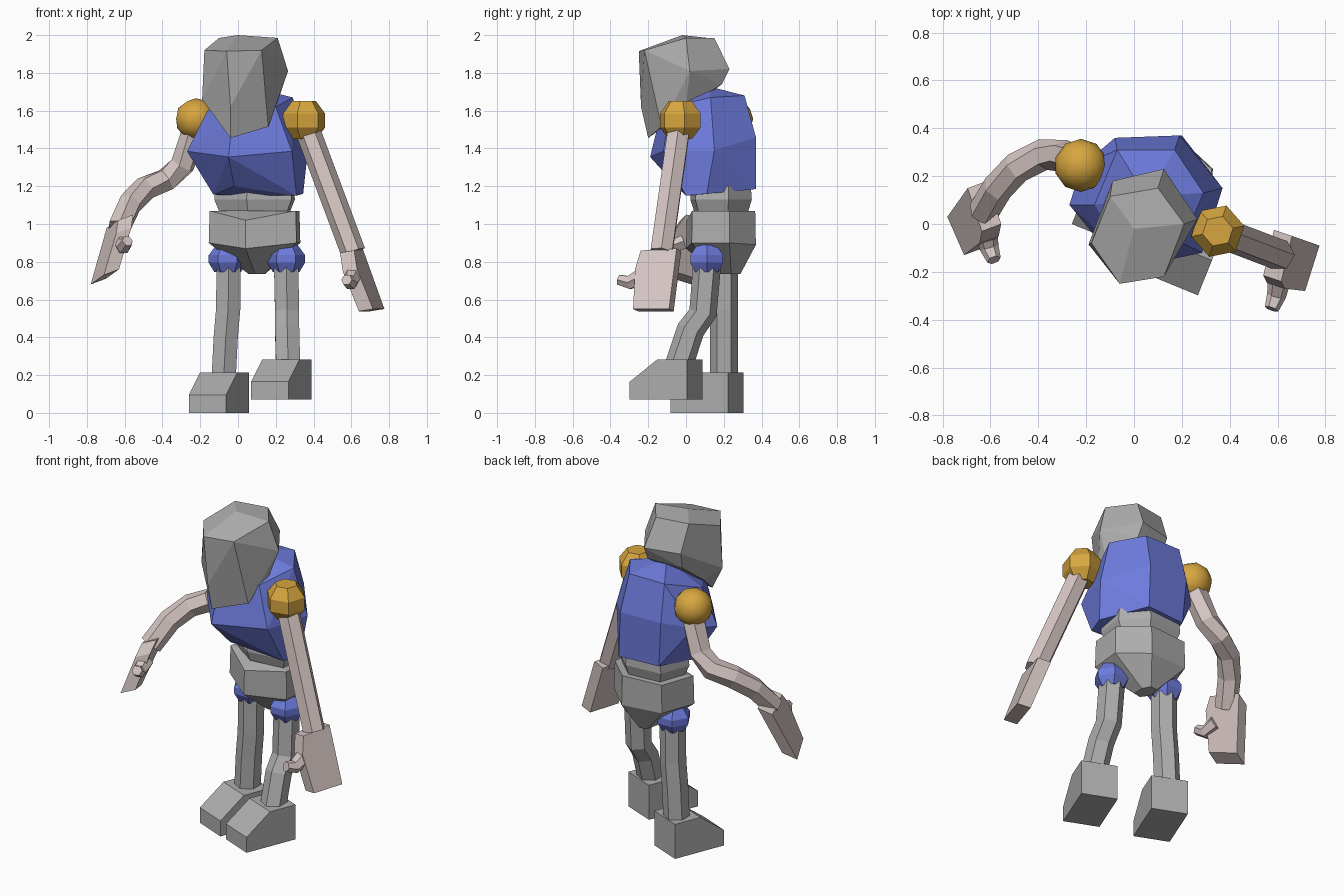
import bpy, bmesh, math
from mathutils import Vector

if "Cube" in bpy.data.objects:
    bpy.data.objects.remove(bpy.data.objects["Cube"])


def colour(name, rgb):
    m = bpy.data.materials.new(name)
    m.diffuse_color = (*rgb, 1)
    m.use_nodes = True
    m.node_tree.nodes["Principled BSDF"].inputs["Base Color"].default_value = m.diffuse_color
    return m


GREY = colour("stone_grey", (0.42, 0.42, 0.42))
BLUE = colour("cloth_blue", (0.155, 0.2, 0.72))
GOLD = colour("shoulder_gold", (0.68, 0.38, 0.05))
SKIN = colour("pale_skin", (0.66, 0.56, 0.54))


def finish(bm, name, mat, smooth=False):
    bmesh.ops.recalc_face_normals(bm, faces=bm.faces)
    for f in bm.faces:
        f.smooth = smooth
    me = bpy.data.meshes.new(name)
    bm.to_mesh(me)
    bm.free()
    me.materials.append(mat)
    ob = bpy.data.objects.new(name, me)
    bpy.context.collection.objects.link(ob)
    return ob


def hull(name, pts, mat):
    """Faceted solid wrapped around a few corner points."""
    bm = bmesh.new()
    for p in pts:
        bm.verts.new(p)
    res = bmesh.ops.convex_hull(bm, input=bm.verts)
    loose = [v for v in bm.verts if not v.link_faces]
    bmesh.ops.delete(bm, geom=loose, context='VERTS')
    bmesh.ops.dissolve_limit(bm, angle_limit=math.radians(6), verts=bm.verts, edges=bm.edges)
    return finish(bm, name, mat)


def loft(name, rings, mat):
    """Skin between rings with equal point counts, closed at both ends."""
    bm = bmesh.new()
    vr = [[bm.verts.new(p) for p in r] for r in rings]
    n = len(vr[0])
    for a, b in zip(vr, vr[1:]):
        for i in range(n):
            bm.faces.new((a[i], a[(i + 1) % n], b[(i + 1) % n], b[i]))
    bm.faces.new(vr[0])
    bm.faces.new(vr[-1])
    return finish(bm, name, mat)


def limb(name, path, r0, r1, mat, side=(1, 0, 0)):
    """Six-sided tube along a path."""
    path = [Vector(p) for p in path]
    rings = []
    for i, p in enumerate(path):
        d = (path[min(i + 1, len(path) - 1)] - path[max(i - 1, 0)]).normalized()
        u = (Vector(side) - d * d.dot(Vector(side))).normalized()
        v = d.cross(u)
        r = r0 + (r1 - r0) * i / (len(path) - 1)
        rings.append([p + r * (math.cos(a) * u + math.sin(a) * v)
                      for a in (math.tau * (k + 0.5) / 6 for k in range(6))])
    return loft(name, rings, mat)


def gem(name, c, radii, zs, mat, turn=0):
    """Six-sided faceted joint from stacked hexagons."""
    rings = [[(c[0] + r * math.cos(math.tau * k / 6 + turn),
               c[1] + r * math.sin(math.tau * k / 6 + turn), c[2] + z)
              for k in range(6)] for r, z in zip(radii, zs)]
    return loft(name, rings, mat)


# Head: turned helmet-like block tapering to the chin
hull("head", [
    (0, -0.02, 2.0), (0.21, 0.0, 1.985), (0.1, 0.15, 1.985), (-0.1, 0.115, 1.985),
    (-0.06, -0.25, 1.915), (0.125, -0.22, 1.92), (-0.178, -0.08, 1.92),
    (0.265, 0.02, 1.81), (0.125, 0.23, 1.82), (-0.09, 0.18, 1.82),
    (-0.19, -0.085, 1.66), (-0.04, -0.238, 1.62), (-0.04, -0.2, 1.455),
    (0.16, -0.13, 1.515), (0.2, 0.0, 1.62), (0.13, 0.19, 1.74),
    (-0.08, 0.15, 1.72), (-0.12, 0.0, 1.6)], GREY)

# Torso
hull("torso", [
    (0.05, 0.115, 1.73), (0.17, 0.31, 1.68), (-0.07, 0.31, 1.68),
    (0.29, 0.13, 1.67), (0.2, -0.08, 1.62), (-0.03, -0.14, 1.56), (-0.165, 0.08, 1.595),
    (-0.27, 0.08, 1.385), (-0.05, -0.19, 1.355), (0.285, -0.12, 1.385),
    (0.37, 0.15, 1.39), (0.19, 0.37, 1.46), (-0.08, 0.36, 1.46), (-0.22, 0.24, 1.42),
    (-0.13, 0.11, 1.155), (-0.02, -0.05, 1.2), (0.31, 0.0, 1.15),
    (0.345, 0.11, 1.16), (0.2, 0.37, 1.185), (-0.06, 0.35, 1.185)], BLUE)

# Waist and pelvis share one turned hexagonal outline
HEX = [Vector(p) for p in ((-0.245, -0.05), (-0.05, -0.19), (0.22, -0.16),
                           (0.24, 0.04), (0.09, 0.18), (-0.17, 0.16))]


def hex_ring(s, z, dz=(0,) * 6):
    return [(0.09 + s * p.x, 0.19 + s * p.y, z + d) for p, d in zip(HEX, dz)]


loft("waist", [hex_ring(0.85, 1.2), hex_ring(0.88, 1.13), hex_ring(0.78, 1.07)], GREY)
loft("pelvis", [hex_ring(0.6, 1.07), hex_ring(0.98, 1.07, (0, -0.05, 0, 0, 0, 0)),
                hex_ring(1.0, 0.9, (0, -0.03, 0, 0, -0.01, 0)),
                [(0.1 + 0.18 * p.x, 0.225 + 0.35 * p.y, 0.735) for p in HEX]], GREY)

# Legs: hip joint, shin and wedge foot, feet turned about 21 degrees
LEGS = {
    "right": [(-0.055, 0.2, 0.815),
              [(-0.05, 0.2, 0.77), (-0.052, 0.2, 0.55), (-0.065, 0.2, 0.4), (-0.075, 0.2, 0.2)],
              (-0.26, 0.0, 0)],
    "left": [(0.255, 0.11, 0.815),
             [(0.255, 0.11, 0.77), (0.26, 0.09, 0.53), (0.26, 0.025, 0.44), (0.265, -0.035, 0.26)],
             (0.07, -0.217, 0.07)],
}
ACROSS, BACK = Vector((0.197, -0.081, 0)), Vector((0.122, 0.304, 0))
for s, (hip, path, corner) in LEGS.items():
    gem(s + "_hip", hip, (0.06, 0.1, 0.1, 0.07), (0.075, 0.02, -0.02, -0.07), BLUE)
    limb(s + "_leg", path, 0.074, 0.074, GREY)
    o = Vector(corner)
    prof = [(0, 0), (1, 0), (1, 0.213), (0.48, 0.213), (0, 0.095)]
    base = [o + BACK * t + Vector((0, 0, z)) for t, z in prof]
    loft(s + "_foot", [base, [p + ACROSS for p in base]], GREY)

# Shoulders: one faceted, one smooth
gem("left_shoulder", (0.35, -0.03, 1.55), (0.065, 0.113, 0.113, 0.065),
    (0.1, 0.035, -0.04, -0.1), GOLD, 0.2)
bm = bmesh.new()
bmesh.ops.create_icosphere(bm, subdivisions=2, radius=0.111)
bmesh.ops.translate(bm, verts=bm.verts, vec=(-0.222, 0.245, 1.555))
finish(bm, "right_shoulder", GOLD, True)

# Arms
limb("left_arm", [(0.36, -0.035, 1.52), (0.61, -0.13, 0.85)], 0.066, 0.066, SKIN, (0, 1, 0))
limb("right_arm", [(-0.23, 0.255, 1.49), (-0.295, 0.285, 1.31), (-0.38, 0.29, 1.235),
                   (-0.49, 0.235, 1.19), (-0.57, 0.15, 1.11), (-0.63, 0.05, 0.98)],
     0.068, 0.064, SKIN, (0, 0, 1))


# Hands: mitten slab plus a short bent thumb
def hand(side, corners, thick, thumb):
    t = Vector(thick)
    ps = [Vector(p) for p in corners]
    loft(side + "_hand", [ps, [p + t for p in ps]], SKIN)
    limb(side + "_thumb", thumb, 0.05, 0.03, SKIN, (0, 0, 1))


hand("left", [(0.66, -0.05, 0.87), (0.615, -0.24, 0.86), (0.63, -0.27, 0.76),
              (0.715, -0.28, 0.55), (0.775, -0.09, 0.55)], (-0.075, 0.025, -0.012),
     [(0.61, -0.22, 0.73), (0.595, -0.3, 0.69), (0.575, -0.355, 0.705)])
hand("right", [(-0.695, 0.15, 0.98), (-0.635, -0.03, 1.02), (-0.645, -0.08, 0.95),
               (-0.71, -0.13, 0.73), (-0.78, 0.03, 0.68)], (0.08, 0.03, 0.03),
     [(-0.62, -0.02, 0.91), (-0.605, -0.1, 0.88), (-0.585, -0.15, 0.91)])
